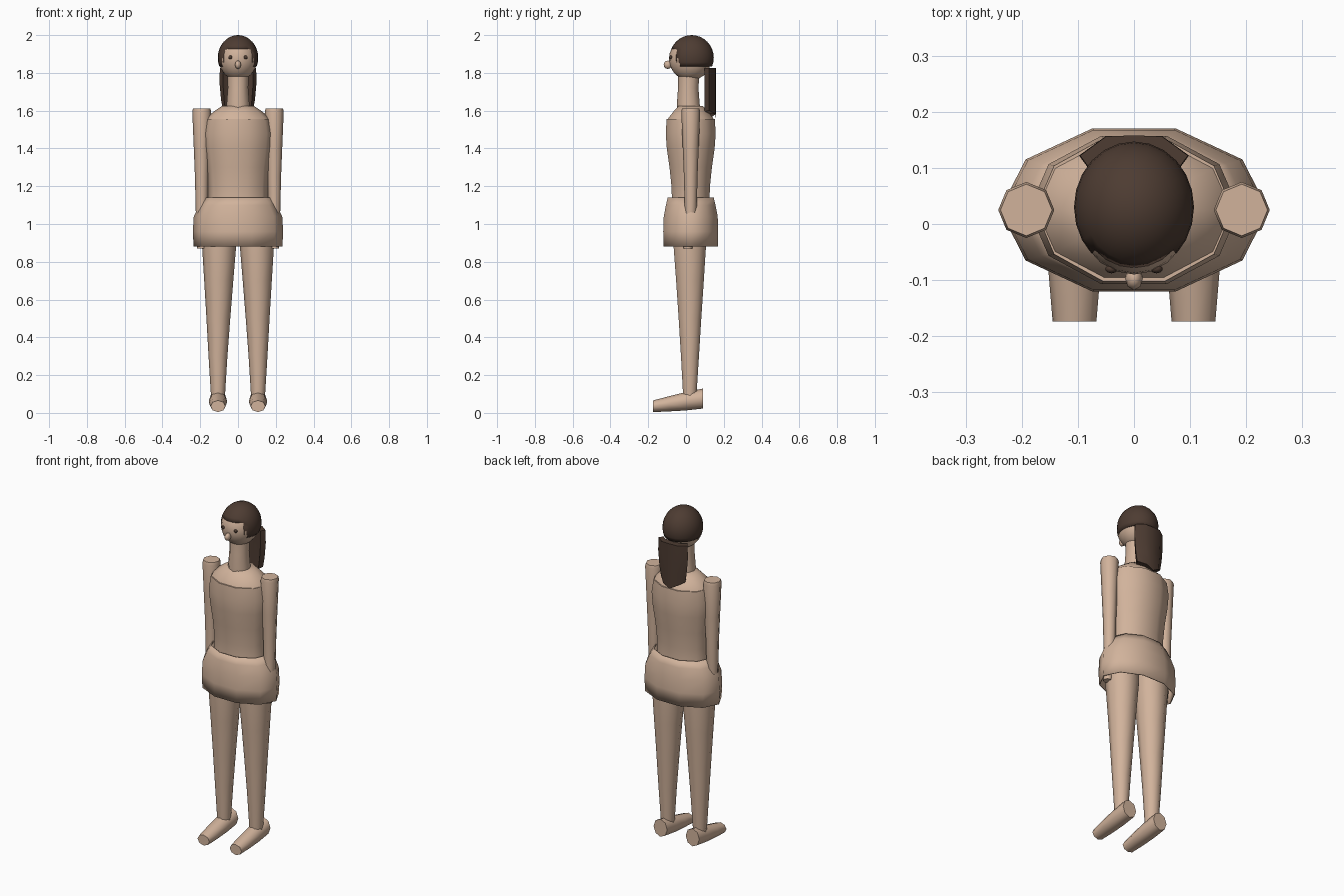
import bpy, bmesh
from math import sin, cos, pi, radians
from mathutils import Matrix, Vector

cube = bpy.data.objects.get("Cube")
if cube:
    bpy.data.objects.remove(cube)


def material(name, rgb):
    m = bpy.data.materials.new(name)
    m.use_nodes = True
    m.diffuse_color = (*rgb, 1)
    m.node_tree.nodes["Principled BSDF"].inputs["Base Color"].default_value = (*rgb, 1)
    return m


SKIN = material("warm tan", (0.64, 0.45, 0.33))
HAIR = material("dark brown", (0.075, 0.045, 0.032))


def finish(name, bm, mat, angle=60):
    bmesh.ops.recalc_face_normals(bm, faces=bm.faces)
    mesh = bpy.data.meshes.new(name)
    bm.to_mesh(mesh)
    bm.free()
    mesh.materials.append(mat)
    mesh.shade_smooth()
    mesh.set_sharp_from_angle(angle=radians(angle))
    ob = bpy.data.objects.new(name, mesh)
    bpy.context.scene.collection.objects.link(ob)
    return ob


def bridge(bm, loops, caps=True):
    """Skin a stack of equal point loops."""
    rings = [[bm.verts.new(p) for p in loop] for loop in loops]
    n = len(rings[0])
    for a, b in zip(rings, rings[1:]):
        for i in range(n):
            j = (i + 1) % n
            bm.faces.new((a[i], a[j], b[j], b[i]))
    if caps:
        bm.faces.new(rings[0])
        bm.faces.new(rings[-1])


def loft(name, rings, sides, mat, caps=True):
    """Each ring is x, y, z, x radius, y radius."""
    bm = bmesh.new()
    turns = [2 * pi * i / sides for i in range(sides)]
    bridge(bm, [[(x + rx * cos(t), y + ry * sin(t), z) for t in turns]
                for x, y, z, rx, ry in rings], caps)
    return finish(name, bm, mat)


def ball(centre, radii, u=20, v=14):
    bm = bmesh.new()
    bmesh.ops.create_uvsphere(bm, u_segments=u, v_segments=v, radius=1,
                              matrix=Matrix.Translation(centre) @ Matrix.Diagonal((*radii, 1)))
    return bm


CY = 0.025  # body axis in depth

# Torso, shoulders and neck
loft("torso", [(0, CY, z, rx, ry) for z, rx, ry in (
    (1.0, .17, .11), (1.14, .158, .105), (1.2, .16, .107), (1.3, .168, .118),
    (1.4, .182, .133), (1.48, .188, .139), (1.555, .176, .134))], 10, SKIN)
loft("shoulders", [(0, CY, z, rx, ry) for z, rx, ry in (
    (1.54, .178, .13), (1.56, .172, .125), (1.6, .122, .092), (1.625, .085, .068))], 10, SKIN)
loft("neck", [(0, y, z, r, r) for y, z, r in (
    (.015, 1.6, .062), (.012, 1.64, .06), (.012, 1.72, .054), (.015, 1.8, .056))], 12, SKIN)

# Open skirt
skirt = loft("skirt", [(0, CY, z, rx, ry) for z, rx, ry in (
    (.88, .235, .151), (.96, .239, .153), (1.04, .234, .15), (1.1, .205, .138),
    (1.14, .178, .128))], 10, SKIN, caps=False)
shell = skirt.modifiers.new("thickness", "SOLIDIFY")
shell.thickness = .006
shell.offset = -1

# Limbs
for side, sx in (("left", 1), ("right", -1)):
    loft(side + "_arm", [(sx * x, y, z, r, r) for x, y, z, r in (
        (.192, .01, .87, .024), (.193, .018, .97, .028), (.192, CY, 1.08, .032),
        (.192, CY, 1.25, .036), (.192, CY, 1.4, .042), (.192, CY, 1.595, .05),
        (.192, CY, 1.612, .046))], 8, SKIN)
    loft(side + "_leg", [(sx * x, y, z, r, r) for x, y, z, r in (
        (.106, .02, .09, .037), (.106, .021, .3, .05), (.104, .021, .5, .063),
        (.102, .021, .7, .077), (.1, .02, .88, .09), (.1, .02, 1.05, .09))], 10, SKIN)
    # foot is a tapered tube from heel to toe
    bm = bmesh.new()
    bridge(bm, [[(sx * .106 + rx * cos(k * pi / 4), y, z + rz * sin(k * pi / 4))
                 for k in range(8)]
                for y, z, rx, rz in ((.09, .076, .045, .053), (0, .062, .048, .049),
                                     (-.09, .048, .046, .04), (-.174, .035, .039, .031))])
    finish(side + "_foot", bm, SKIN)
    # eye
    finish(side + "_eye", ball((sx * .04, -.08, 1.882), (.011, .008, .01), 10, 6), HAIR)

# Head and nose
finish("head", ball((0, .022, 1.875), (.102, .112, .115)), SKIN)
finish("nose", ball((0, -.096, 1.843), (.016, .022, .022), 8, 6), SKIN)

# Hair cap with an opening for the face
bm = ball((0, .03, 1.88), (.107, .117, .12), 24, 16)
cut = []
for f in bm.faces:
    c = f.calc_center_median()
    if c.z < 1.835 or (c.z < 1.925 and c.y < .03 and abs(c.x) < .072):
        cut.append(f)
bmesh.ops.delete(bm, geom=cut, context="FACES")
cap = finish("hair_cap", bm, HAIR)
solid = cap.modifiers.new("thickness", "SOLIDIFY")
solid.thickness = .012
solid.offset = -1

# Hanging back hair, a curved panel that narrows downwards
half = [(.1, .122), (.052, .156), (0, .158)]
inner = [(0, .125), (.06, .116), (.082, .098)]
outline = half + [(-x, y) for x, y in half[1::-1]]
outline += [(-x, y) for x, y in inner[::-1]] + inner[1:]
bm = bmesh.new()
loops = []
for z, s in ((1.825, .96), (1.75, .98), (1.66, .9), (1.58, .8)):
    low = .45 if z < 1.6 else 0  # lower hem dips towards the middle
    loops.append([Vector((x * s, y, z + low * (abs(x) - .05))) for x, y in outline])
bridge(bm, loops)
finish("back_hair", bm, HAIR, 40)
